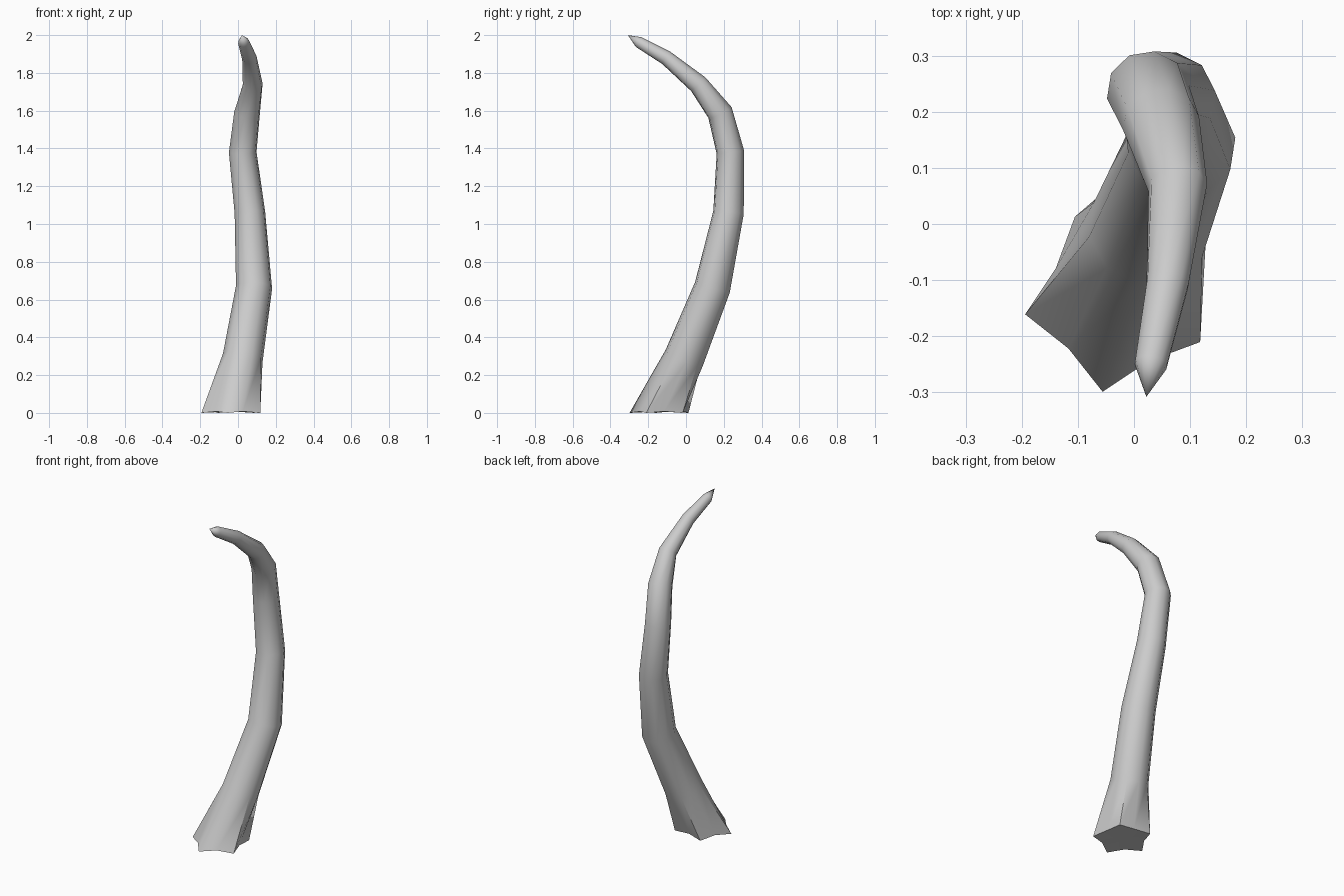
import bpy, bmesh, math
from mathutils import Vector

if "Cube" in bpy.data.objects:
    bpy.data.objects.remove(bpy.data.objects["Cube"])

# Spine of the horn: x, y, z, radius
spine = [
    (-0.030, -0.135, 0.00, 0.166),
    (0.025, -0.010, 0.29, 0.108),
    (0.085, 0.140, 0.665, 0.097),
    (0.063, 0.225, 1.06, 0.082),
    (0.025, 0.235, 1.38, 0.074),
    (0.048, 0.180, 1.59, 0.069),
    (0.078, 0.065, 1.74, 0.053),
    (0.060, -0.105, 1.88, 0.039),
    (0.030, -0.250, 1.963, 0.030),
]
tip = Vector((0.022, -0.308, 2.0))
SIDES = 10
points = [Vector(s[:3]) for s in spine] + [tip]

bm = bmesh.new()
rings = []
for i, s in enumerate(spine):
    centre, radius = points[i], s[3]
    # Base ring is level, the others tilt with the bend
    if i == 0:
        axis = Vector((0, 0, 1))
    else:
        axis = ((points[i + 1] - centre).normalized()
                + (centre - points[i - 1]).normalized()).normalized()
    turn = Vector((0, 0, 1)).rotation_difference(axis)
    ring = []
    for k in range(SIDES):
        a = math.radians(189) + math.tau * k / SIDES
        # Flared five-point foot with slightly dented sides
        r = radius * (0.74 if i == 0 and k % 2 else 1)
        p = centre + turn @ Vector((r * math.cos(a), r * math.sin(a), 0))
        if i == 0 and k % 2:
            p.z = 0.008
        ring.append(bm.verts.new(p))
    rings.append(ring)

# Skin, pointed tip and foot cap
for lo, hi in zip(rings, rings[1:]):
    for k in range(SIDES):
        n = (k + 1) % SIDES
        bm.faces.new((lo[k], lo[n], hi[n], hi[k]))
end = bm.verts.new(tip)
for k in range(SIDES):
    bm.faces.new((rings[-1][k], rings[-1][(k + 1) % SIDES], end))
foot = bm.verts.new(points[0] + Vector((0, 0, 0.008)))
for k in range(SIDES):
    bm.faces.new((rings[0][(k + 1) % SIDES], rings[0][k], foot))
bmesh.ops.recalc_face_normals(bm, faces=bm.faces[:])

mesh = bpy.data.meshes.new("curved_horn")
bm.to_mesh(mesh)
bm.free()
horn = bpy.data.objects.new("curved_horn", mesh)
bpy.context.collection.objects.link(horn)
bpy.context.view_layer.objects.active = horn
horn.select_set(True)
bpy.ops.object.shade_smooth_by_angle(angle=math.radians(60))
